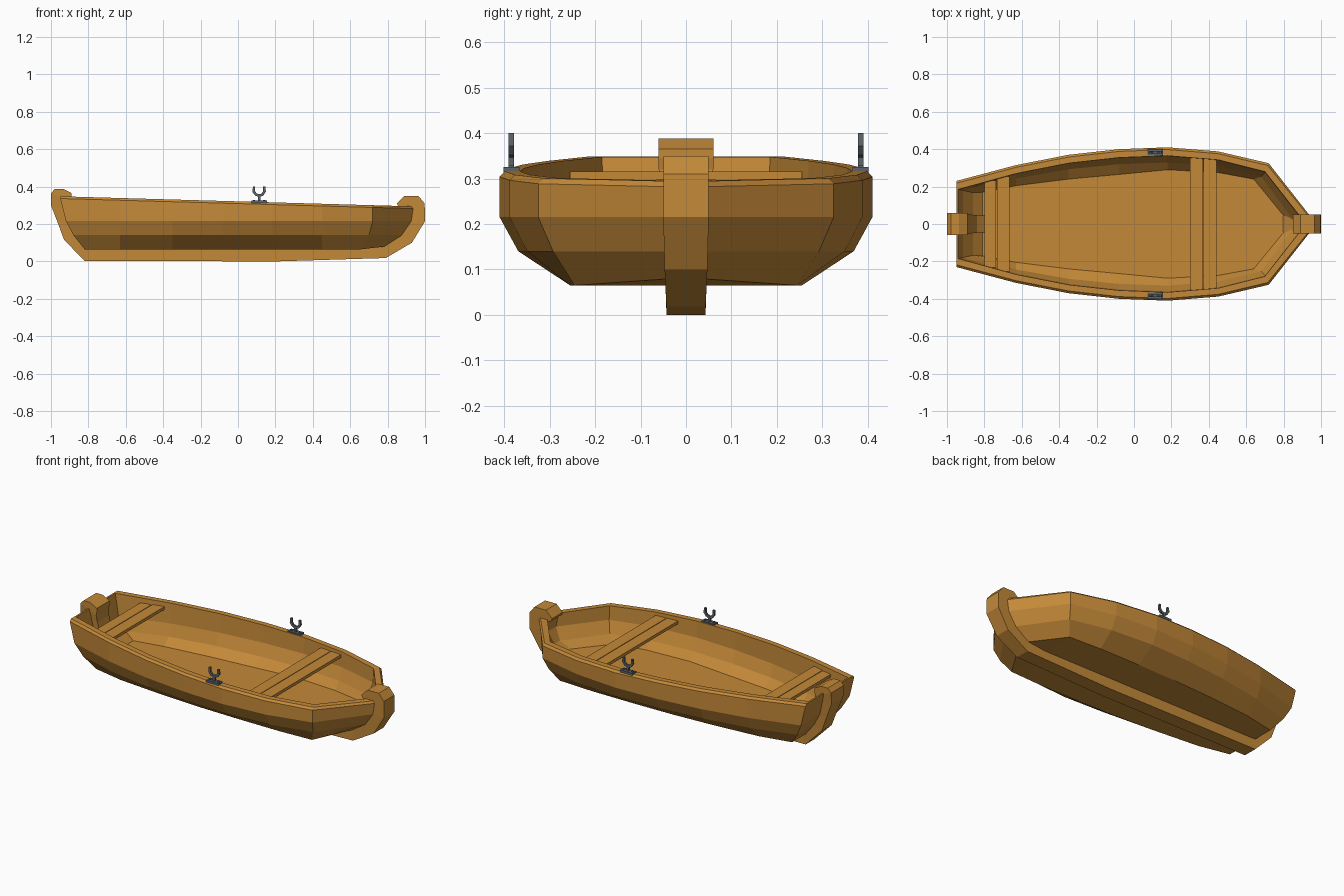
import bpy, bmesh

if "Cube" in bpy.data.objects:
    bpy.data.objects.remove(bpy.data.objects["Cube"])

def material(name, rgb):
    m = bpy.data.materials.new(name)
    m.diffuse_color = (*rgb, 1)
    m.use_nodes = True
    m.node_tree.nodes["Principled BSDF"].inputs["Base Color"].default_value = m.diffuse_color
    return m

WOOD = material("warm wood", (0.55, 0.25, 0.04))
METAL = material("dark metal", (0.11, 0.125, 0.14))

def make(name, bm, mat):
    bmesh.ops.recalc_face_normals(bm, faces=bm.faces)
    me = bpy.data.meshes.new(name)
    bm.to_mesh(me)
    bm.free()
    me.materials.append(mat)
    ob = bpy.data.objects.new(name, me)
    bpy.context.collection.objects.link(ob)
    return ob

def box(name, x0, x1, y0, y1, z0, z1, mat):
    bm = bmesh.new()
    bmesh.ops.create_cube(bm, size=1)
    for v in bm.verts:
        v.co = (x0 if v.co.x < 0 else x1, y0 if v.co.y < 0 else y1, z0 if v.co.z < 0 else z1)
    return make(name, bm, mat)

def strip(name, path, mat, cy=0):
    """Loft a bar in the XZ plane from (outer x, outer z, inner x, inner z, half width)."""
    bm = bmesh.new()
    rings = []
    for ox, oz, ix, iz, w in path:
        rings.append([bm.verts.new(p) for p in ((ox, cy - w, oz), (ox, cy + w, oz),
                                                (ix, cy + w, iz), (ix, cy - w, iz))])
    for a, b in zip(rings, rings[1:]):
        for k in range(4):
            bm.faces.new((a[k], a[k - 1], b[k - 1], b[k]))
    bm.faces.new(rings[0])
    bm.faces.new(rings[-1])
    return make(name, bm, mat)

# Hull: stacked outlines, outside going up, over the rim, then down the inside
XS = [-0.95, -0.63, -0.35, -0.08, 0.18, 0.45, 0.72, 0.94]
YS = [0.23, 0.315, 0.37, 0.40, 0.41, 0.388, 0.325, 0.045]

def rim_z(x):
    return 0.321 - 0.0285 * x

def outline(stern, chine, tip, ys, zs):
    xs = [stern] + XS[1:6] + [chine, tip]
    return [(x, y, zs(x)) for x, y in zip(xs, ys)]

def shrink(scale, off, tip):
    return [y * scale - off for y in YS[:7]] + [tip]

levels = [
    outline(-0.82, 0.66, 0.79, [0.17, 0.21, 0.235, 0.25, 0.255, 0.255, 0.245, 0.03],
            lambda x: 0.08 if x > 0.75 else 0.065),
    outline(-0.88, 0.70, 0.88, shrink(0.9, 0, 0.04), lambda x: 0.14),
    outline(-0.92, 0.72, 0.93, shrink(1, 0, 0.045), lambda x: 0.215),
    outline(-0.95, 0.72, 0.94, YS, lambda x: rim_z(x) - 0.012),
    outline(-0.95, 0.715, 0.935, shrink(1, 0.012, 0.04), rim_z),
    outline(-0.94, 0.70, 0.90, shrink(1, 0.045, 0.025), rim_z),
    outline(-0.915, 0.70, 0.895, shrink(1, 0.05, 0.025), lambda x: 0.22),
    outline(-0.86, 0.68, 0.85, shrink(0.9, 0.04, 0.025), lambda x: 0.15),
    outline(-0.81, 0.64, 0.82, [0.17, 0.205, 0.24, 0.265, 0.29, 0.275, 0.24, 0.02], lambda x: 0.105),
]
bm = bmesh.new()
loops = []
for lev in levels:
    port = [bm.verts.new(p) for p in lev]
    star = [bm.verts.new((x, -y, z)) for x, y, z in lev]
    loops.append(port + star[::-1])
n = len(loops[0])
for a, b in zip(loops, loops[1:]):
    for k in range(n):
        bm.faces.new((a[k], a[k - 1], b[k - 1], b[k]))
for lp in (loops[0], loops[-1]):      # bottom and floor
    for k in range(n // 2 - 1):
        bm.faces.new((lp[k], lp[k + 1], lp[n - 2 - k], lp[n - 1 - k]))
make("hull", bm, WOOD)

# Keel running into the stern and bow posts
strip("keel_and_posts", [
    (-0.935, 0.388, -0.89, 0.365, 0.06), (-0.978, 0.388, -0.89, 0.345, 0.06),
    (-1.0, 0.365, -0.895, 0.32, 0.06), (-1.0, 0.30, -0.89, 0.28, 0.055),
    (-0.965, 0.21, -0.87, 0.20, 0.05), (-0.93, 0.115, -0.84, 0.14, 0.047),
    (-0.82, 0.003, -0.78, 0.09, 0.043), (0.2, 0, 0.2, 0.09, 0.043),
    (0.79, 0.018, 0.79, 0.10, 0.043), (0.93, 0.10, 0.85, 0.15, 0.047),
    (1.0, 0.215, 0.885, 0.22, 0.05), (0.998, 0.31, 0.88, 0.28, 0.05),
    (0.965, 0.35, 0.855, 0.295, 0.05), (0.89, 0.35, 0.85, 0.31, 0.05)], WOOD)

# Seats: two planks each
for name, x0, x1, hw, z in (("stern_seat_back", -0.80, -0.737, 0.232, 0.315),
                            ("stern_seat_front", -0.733, -0.665, 0.255, 0.315),
                            ("bow_seat_back", 0.30, 0.368, 0.358, 0.29),
                            ("bow_seat_front", 0.372, 0.44, 0.35, 0.29)):
    box(name, x0, x1, -hw, hw, z - 0.018, z, WOOD)

# Oarlocks on both sides
CX = 0.113
half = [(0.033, 0.40, 0.022, 0.40), (0.036, 0.372, 0.022, 0.375),
        (0.022, 0.352, 0.013, 0.363), (0, 0.344, 0, 0.359)]
for side, label in ((-1, "right"), (1, "left")):
    y = side * 0.384
    path = [(CX - a, b, CX - c, d, 0.006) for a, b, c, d in half]
    path += [(CX + a, b, CX + c, d, 0.006) for a, b, c, d in half[-2::-1]]
    strip(f"oarlock_fork_{label}", path, METAL, y)
    box(f"oarlock_stem_{label}", CX - 0.007, CX + 0.007, y - 0.006, y + 0.006, 0.315, 0.35, METAL)
    box(f"oarlock_plate_{label}", CX - 0.042, CX + 0.042, y - 0.018, y + 0.018, 0.312, 0.325, METAL)
    for s in (-1, 1):
        bx = CX + s * 0.028
        box(f"oarlock_bolt_{label}", bx - 0.006, bx + 0.006, y - 0.006, y + 0.006, 0.32, 0.329, METAL)
